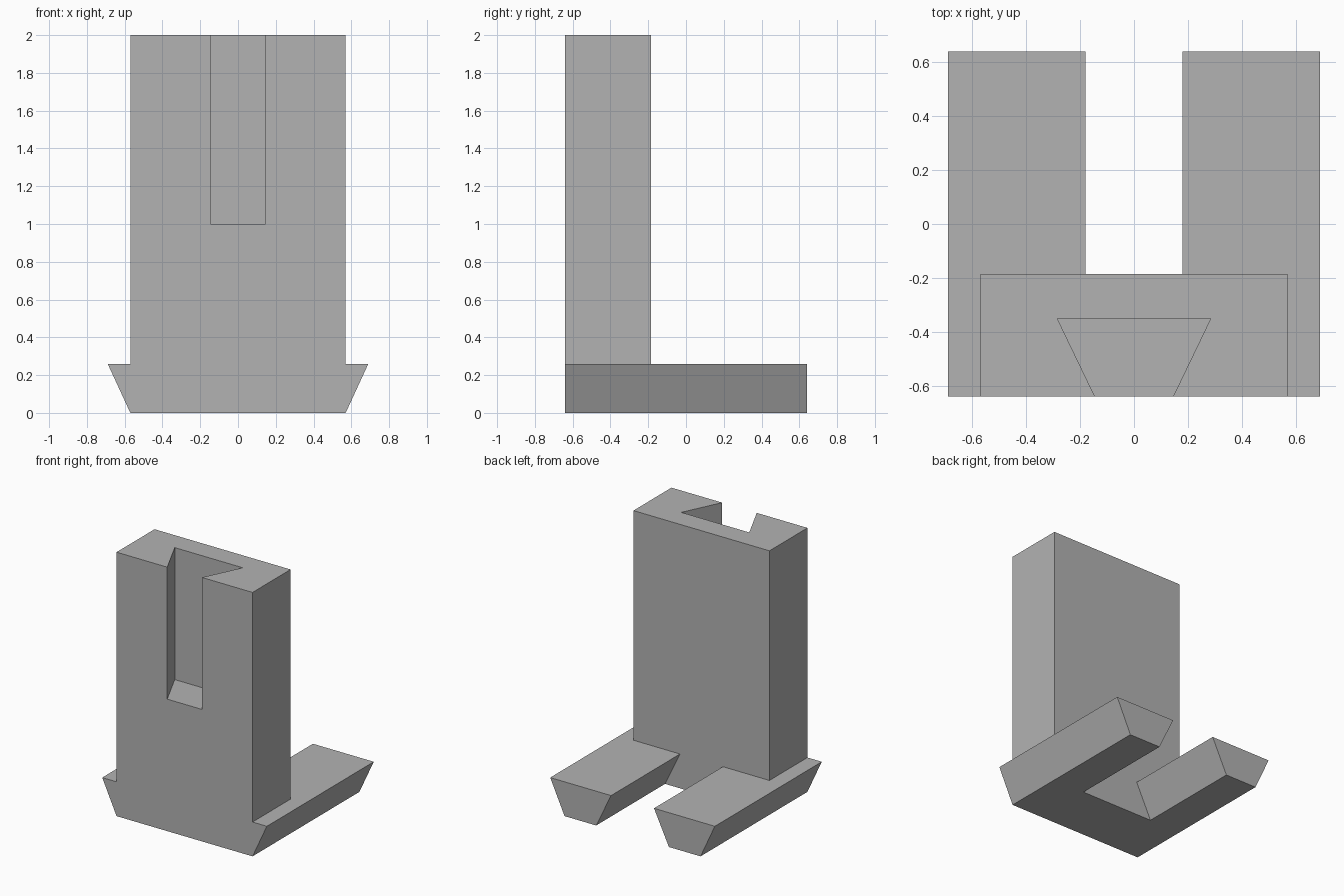
import bpy
import bmesh

default_cube = bpy.data.objects.get("Cube")
if default_cube:
    bpy.data.objects.remove(default_cube, do_unlink=True)

# Single plain grey
grey = bpy.data.materials.new("plain_grey")
grey.use_nodes = True
colour = (0.45, 0.45, 0.45, 1)
grey.diffuse_color = colour
grey.node_tree.nodes["Principled BSDF"].inputs["Base Color"].default_value = colour


def trapezoid_prism(name, low, high, start, end, axis):
    """Symmetric trapezoid given by two (half width, position) edges, extruded along axis."""
    (w0, p0), (w1, p1) = low, high
    outline = [(-w0, p0), (w0, p0), (w1, p1), (-w1, p1)]
    bm = bmesh.new()

    def place(x, p, d):
        return (x, d, p) if axis == "y" else (x, p, d)

    face = bm.faces.new([bm.verts.new(place(x, p, start)) for x, p in outline])
    grown = bmesh.ops.extrude_face_region(bm, geom=[face])["geom"]
    new_verts = [v for v in grown if isinstance(v, bmesh.types.BMVert)]
    bmesh.ops.translate(bm, verts=new_verts, vec=place(0, 0, end - start))
    bmesh.ops.recalc_face_normals(bm, faces=bm.faces)
    mesh = bpy.data.meshes.new(name)
    bm.to_mesh(mesh)
    bm.free()
    mesh.materials.append(grey)
    obj = bpy.data.objects.new(name, mesh)
    bpy.context.collection.objects.link(obj)
    return obj


def cut(target, cutter):
    """Subtract the cutter from the target and discard it."""
    mod = target.modifiers.new("cut", "BOOLEAN")
    mod.operation = "DIFFERENCE"
    mod.solver = "EXACT"
    mod.object = cutter
    bpy.context.view_layer.objects.active = target
    bpy.ops.object.modifier_apply(modifier=mod.name)
    bpy.data.objects.remove(cutter, do_unlink=True)


FRONT, WALL_BACK, BACK = -0.64, -0.185, 0.64
BASE_TOP, TOP = 0.26, 2.0
HALF = 0.57

# Flared base, with a dovetail gap separating the two rear rails
base = trapezoid_prism("dovetail_base", (HALF, 0), (0.69, BASE_TOP), FRONT, BACK, "y")
cut(base, trapezoid_prism("rail_gap_cutter", (0.353, -0.1), (0.132, 0.36),
                          WALL_BACK, BACK + 0.2, "y"))

# Upright wall, with a dovetail slot open to the front and the top
wall = trapezoid_prism("upright_wall", (HALF, FRONT), (HALF, WALL_BACK), BASE_TOP, TOP, "z")
cut(wall, trapezoid_prism("slot_cutter", (0.097, FRONT - 0.1), (0.285, -0.35),
                          1.0, TOP + 0.2, "z"))
